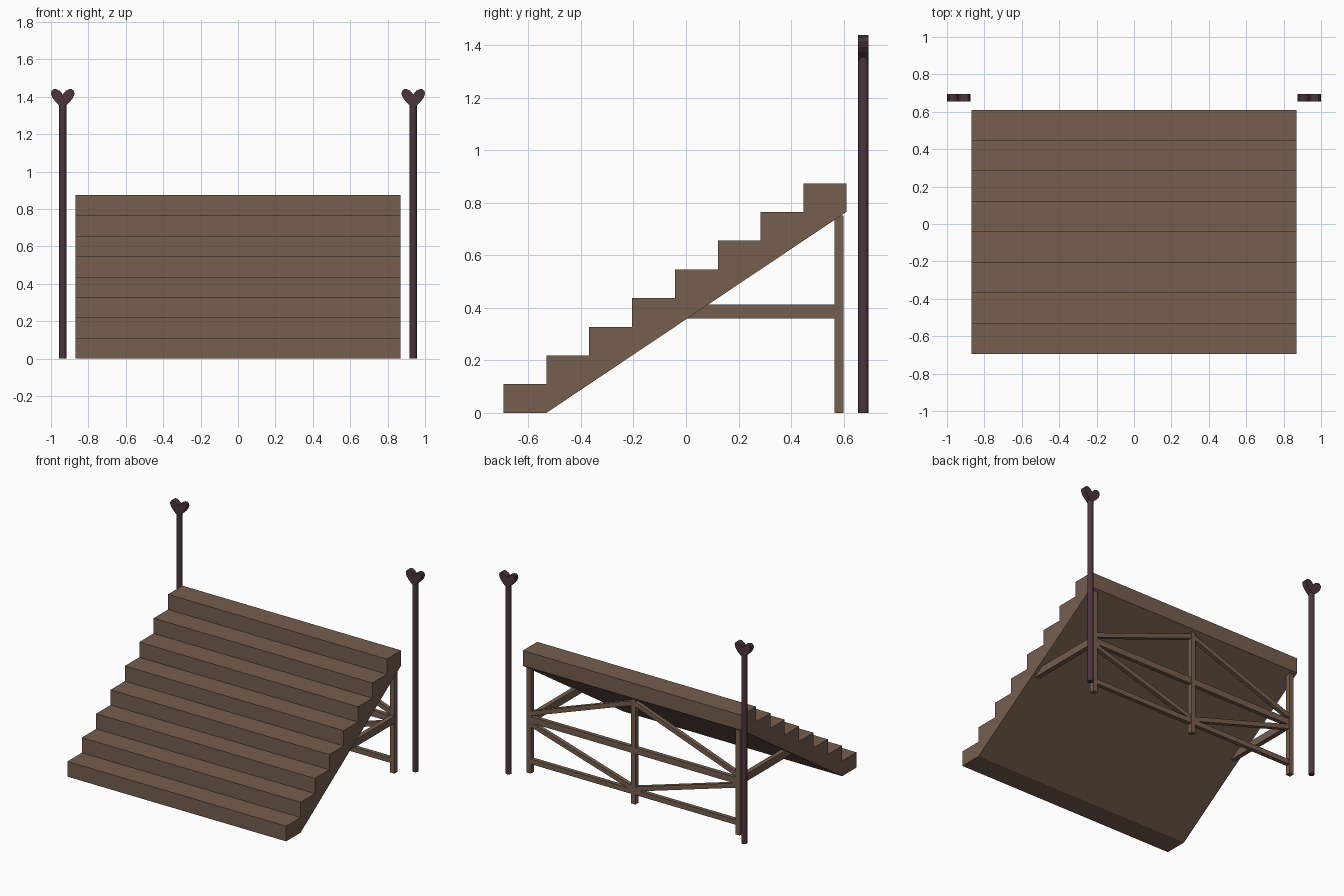
import bpy, bmesh, math
from mathutils import Vector

if "Cube" in bpy.data.objects:
    bpy.data.objects.remove(bpy.data.objects["Cube"])


def material(name, col):
    m = bpy.data.materials.new(name)
    m.diffuse_color = (*col, 1)
    m.use_nodes = True
    m.node_tree.nodes["Principled BSDF"].inputs["Base Color"].default_value = m.diffuse_color
    return m


wood = material("brown wood", (0.178, 0.112, 0.078))
plum = material("dark plum", (0.072, 0.036, 0.045))


def prism(name, profile, direction, mat):
    """Extrude a closed planar outline of 3D points along a direction."""
    bm = bmesh.new()
    face = bm.faces.new([bm.verts.new(p) for p in profile])
    moved = bmesh.ops.extrude_face_region(bm, geom=[face], use_keep_orig=True)["geom"]
    bmesh.ops.translate(bm, vec=Vector(direction),
                        verts=[v for v in moved if isinstance(v, bmesh.types.BMVert)])
    bmesh.ops.recalc_face_normals(bm, faces=bm.faces)
    me = bpy.data.meshes.new(name)
    bm.to_mesh(me)
    bm.free()
    me.materials.append(mat)
    ob = bpy.data.objects.new(name, me)
    bpy.context.collection.objects.link(ob)
    return ob


def back_beam(name, a, b, t=0.034, y0=0.568, y1=0.597):
    """Straight beam between two (x, z) points in the rear frame."""
    a, b = Vector(a), Vector(b)
    d = (b - a).normalized()
    n = Vector((-d.y, d.x)) * t / 2
    outline = [a + n, b + n, b - n, a - n]
    prism(name, [(p.x, y0, p.y) for p in outline], (0, y1 - y0, 0), wood)


# Stair flight: stepped side profile with a sloping underside
W, Y0, RUN, RISE, N = 0.87, -0.695, 0.1632, 0.1093, 8
pts = [(Y0, 0)]
for i in range(N):
    pts += [(Y0 + i * RUN, (i + 1) * RISE), (Y0 + (i + 1) * RUN, (i + 1) * RISE)]
pts += [(Y0 + N * RUN, (N - 1) * RISE), (Y0 + RUN, 0)]
prism("stair_flight", [(-W, y, z) for y, z in pts], (2 * W, 0, 0), wood)

# Rear legs
LX = 0.831
for name, x in (("left_leg", -LX), ("middle_leg", 0), ("right_leg", LX)):
    back_beam(name, (x, 0), (x, 0.752), 0.034, 0.565, 0.6)

# Rear rails
back_beam("lower_rail", (-LX, 0.085), (LX, 0.085), 0.036)
back_beam("middle_rail", (-LX, 0.385), (LX, 0.385), 0.045)

for side, s in (("left", -1), ("right", 1)):
    # Diamond bracing between the legs
    back_beam(side + "_upper_brace", (s * LX, 0.425), (0, 0.725), 0.032)
    back_beam(side + "_lower_brace", (s * LX, 0.355), (0, 0.105), 0.032)

    # Side beam from leg to underside of stairs
    x = s * LX - 0.017
    prism(side + "_side_beam",
          [(x, 0.0, 0.36), (x, 0.08, 0.412), (x, 0.58, 0.412), (x, 0.58, 0.36)],
          (0.034, 0, 0), wood)

    # Round pole
    px, py = s * 0.937, 0.676
    bpy.ops.mesh.primitive_cylinder_add(vertices=16, radius=0.02, depth=1.37,
                                        location=(px, py, 0.685))
    pole = bpy.context.object
    pole.name = side + "_pole"
    pole.data.materials.append(plum)
    bpy.ops.object.shade_smooth_by_angle(angle=math.radians(40))

    # Heart finial
    half = [(0.018, 1.353), (0.04, 1.374), (0.055, 1.394), (0.0625, 1.415),
            (0.06, 1.431), (0.05, 1.44), (0.034, 1.44), (0.016, 1.432)]
    heart = [(0, 1.338)] + half + [(0, 1.412)] + [(-a, b) for a, b in reversed(half)]
    prism(side + "_heart", [(px + a, 0.656, b) for a, b in heart], (0, 0.04, 0), plum)
